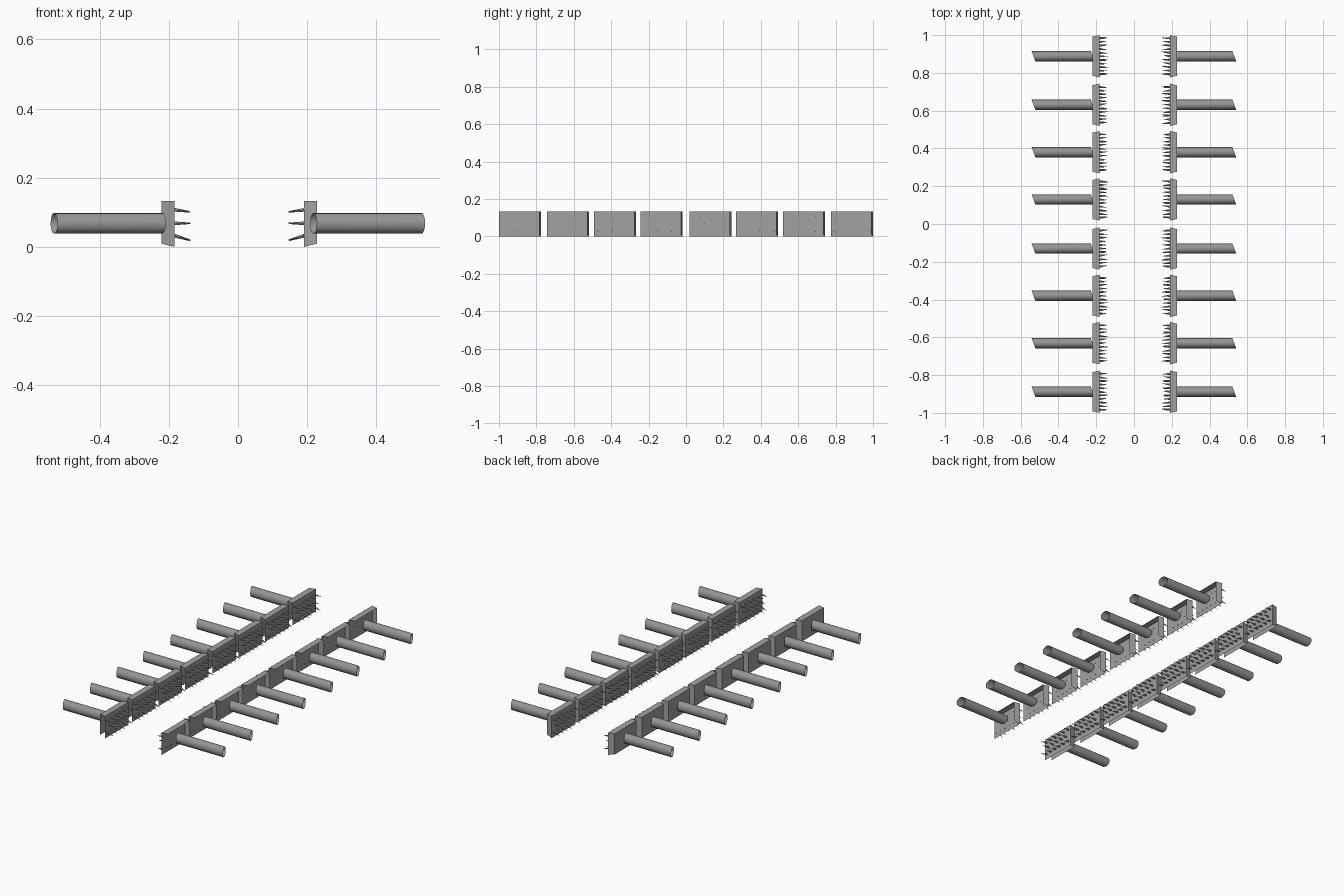
import bpy, bmesh, math, random
from mathutils import Vector

if "Cube" in bpy.data.objects:
    bpy.data.objects.remove(bpy.data.objects["Cube"])

random.seed(4)


def mat(name, v):
    m = bpy.data.materials.new(name)
    m.diffuse_color = (v, v, v, 1)
    m.use_nodes = True
    m.node_tree.nodes["Principled BSDF"].inputs["Base Color"].default_value = m.diffuse_color
    return m


STEEL = mat("grey steel", 0.30)
PLATE = mat("light grey steel", 0.36)

ROWS = [s * y for y in (0.888, 0.631, 0.380, 0.130) for s in (-1, 1)]
PLATE_X = {-1: -0.183, 1: 0.191}
BACK_X = {-1: -0.221, 1: 0.228}
TOP, HALF, HALF_BACK = 0.133, 0.112, 0.103


def make(name, bm, material, smooth=False):
    me = bpy.data.meshes.new(name)
    bm.to_mesh(me)
    bm.free()
    me.materials.append(material)
    ob = bpy.data.objects.new(name, me)
    bpy.context.collection.objects.link(ob)
    if smooth:
        for p in me.polygons:
            p.use_smooth = True
    return ob


def panel(side, y):
    # tapered shell: spike plate, top and rear end, plus a back on the left row
    bm = bmesh.new()
    v = lambda x, dy, z: bm.verts.new((x, y + dy, z))
    px, bx = PLATE_X[side], BACK_X[side]
    a, b = v(px, -HALF, 0), v(px, HALF, 0)
    c, d = v(px, HALF, TOP), v(px, -HALF, TOP)
    e, f = v(bx, HALF_BACK, TOP), v(bx, -HALF_BACK, TOP)
    g = v(bx, HALF_BACK, 0.009)
    quads = [(a, d, c, b), (d, f, e, c), (b, c, e, g)]
    if side < 0:
        quads.append((v(bx, -HALF_BACK, 0.009), g, e, f))
    for q in quads:
        bm.faces.new(q if side > 0 else q[::-1])
    make("spike_panel", bm, PLATE)


def rod(x0, x1, y, n=16):
    # open tube with slanted ends
    bm = bmesh.new()
    rings = []
    for x in (x0, x1):
        ring = []
        for i in range(n):
            t = 2 * math.pi * i / n
            ring.append(bm.verts.new((x - 0.010 * math.cos(t), y + 0.027 * math.cos(t),
                                      0.068 + 0.030 * math.sin(t))))
        rings.append(ring)
    for i in range(n):
        j = (i + 1) % n
        bm.faces.new((rings[0][j], rings[0][i], rings[1][i], rings[1][j]))
    bmesh.ops.recalc_face_normals(bm, faces=bm.faces)
    make("push_rod", bm, STEEL, True)


def spikes(side, y):
    # three staggered rows of thin cones, leaning slightly
    bm = bmesh.new()
    for z, dz, count in ((0.107, -0.006, 6), (0.068, 0.0, 5), (0.032, -0.013, 6)):
        for k in range(count):
            base = Vector((PLATE_X[side], y + (k - (count - 1) / 2) * 0.038, z))
            tip = base + Vector((-side * random.uniform(0.041, 0.047),
                                 random.uniform(-0.006, 0.006),
                                 dz + random.uniform(-0.002, 0.002)))
            axis = (tip - base).normalized()
            u = axis.cross(Vector((0, 0, 1))).normalized()
            w = axis.cross(u)
            point = bm.verts.new(tip)
            ring = [bm.verts.new(base + 0.006 * (math.cos(t) * u + math.sin(t) * w))
                    for t in (2 * math.pi * i / 6 for i in range(6))]
            for i in range(6):
                bm.faces.new((ring[i], ring[(i + 1) % 6], point))
    bmesh.ops.recalc_face_normals(bm, faces=bm.faces)
    make("spikes", bm, PLATE)


for y in ROWS:
    for side in (-1, 1):
        panel(side, y)
        spikes(side, y)
    rod(-0.532, -0.219, y)
    rod(0.218, 0.531, y)
